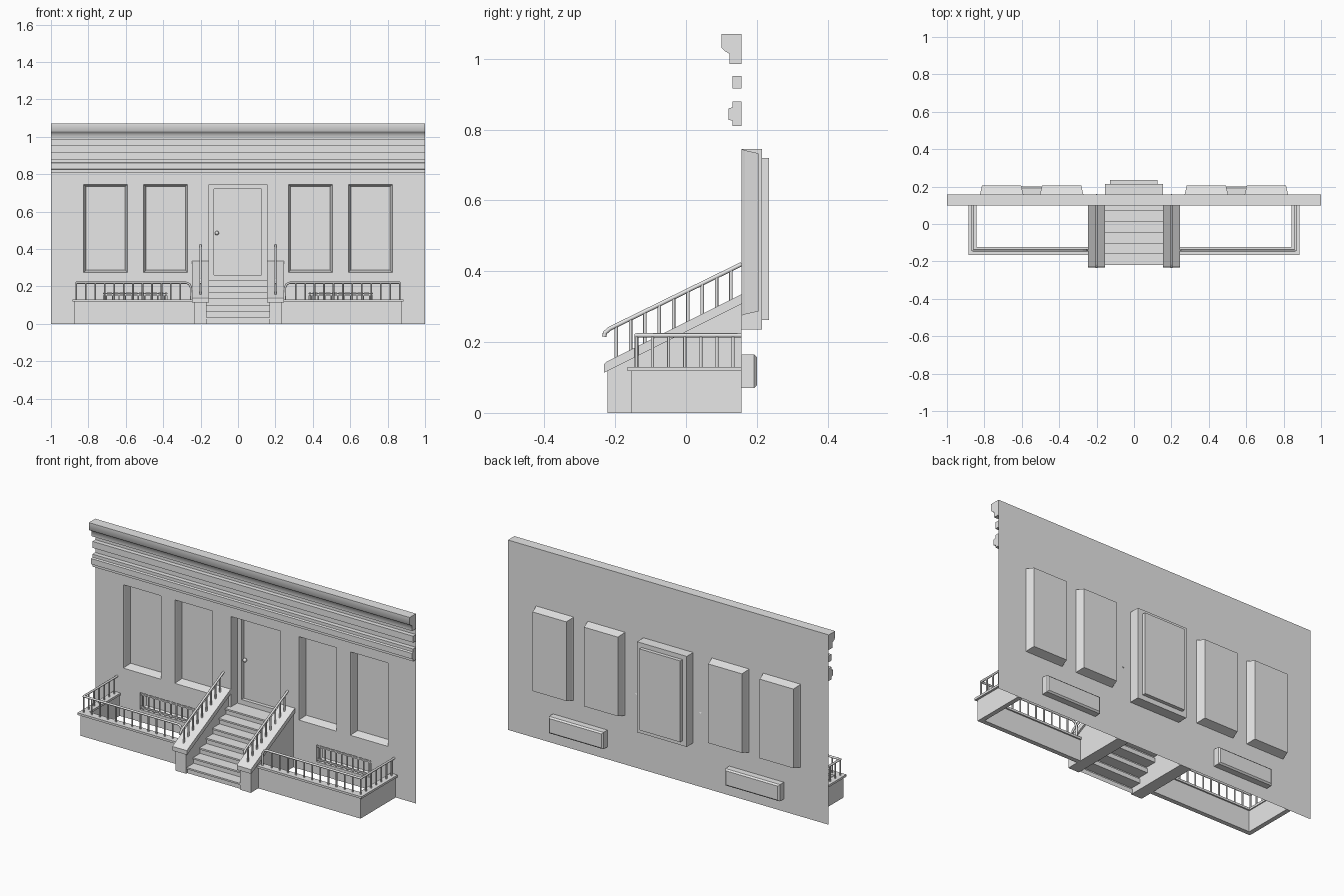
import bpy, bmesh, math
from mathutils import Vector

cube = bpy.data.objects.get("Cube")
if cube:
    bpy.data.objects.remove(cube)

stone = bpy.data.materials.new("pale grey")
stone.use_nodes = True
colour = (0.8, 0.8, 0.8, 1)
stone.diffuse_color = colour
stone.node_tree.nodes["Principled BSDF"].inputs["Base Color"].default_value = colour

WALL = 0.157   # y of the facade plane


def finish(name, bm, smooth=None):
    mesh = bpy.data.meshes.new(name)
    bm.to_mesh(mesh)
    bm.free()
    mesh.materials.append(stone)
    obj = bpy.data.objects.new(name, mesh)
    bpy.context.collection.objects.link(obj)
    if smooth:
        bpy.ops.object.select_all(action='DESELECT')
        obj.select_set(True)
        bpy.context.view_layer.objects.active = obj
        bpy.ops.object.shade_smooth_by_angle(angle=math.radians(smooth))
    return obj


def add_box(bm, x0, x1, y0, y1, z0, z1):
    ret = bmesh.ops.create_cube(bm, size=1)
    for v in ret["verts"]:
        v.co = ((x0 + x1) / 2 + v.co.x * (x1 - x0),
                (y0 + y1) / 2 + v.co.y * (y1 - y0),
                (z0 + z1) / 2 + v.co.z * (z1 - z0))


def add_rod(bm, a, b, r, sides=8):
    a, b = Vector(a), Vector(b)
    ret = bmesh.ops.create_cone(bm, segments=sides, radius1=r, radius2=r,
                                depth=(b - a).length, cap_ends=True)
    turn = (b - a).to_track_quat('Z', 'Y')
    for v in ret["verts"]:
        v.co = turn @ v.co + (a + b) / 2


def add_rail(bm, points, r):
    for a, b in zip(points, points[1:]):
        add_rod(bm, a, b, r)
    for p in points[1:-1]:
        ball = bmesh.ops.create_uvsphere(bm, u_segments=8, v_segments=6, radius=r)
        bmesh.ops.translate(bm, verts=ball["verts"], vec=p)


def add_prism(bm, profile, x0, x1):
    """Extrude a closed (y, z) outline along x."""
    face = bm.faces.new([bm.verts.new((x0, y, z)) for y, z in profile])
    ext = bmesh.ops.extrude_face_region(bm, geom=[face])
    moved = [g for g in ext["geom"] if isinstance(g, bmesh.types.BMVert)]
    bmesh.ops.translate(bm, verts=moved, vec=(x1 - x0, 0, 0))
    bmesh.ops.recalc_face_normals(bm, faces=bm.faces)


def add_recess(bm, levels):
    """Join successive rectangles (x0, x1, z0, z1, y) and close the last."""
    rings = [[bm.verts.new(c) for c in ((x0, y, z0), (x1, y, z0), (x1, y, z1), (x0, y, z1))]
             for x0, x1, z0, z1, y in levels]
    for a, b in zip(rings, rings[1:]):
        for i in range(4):
            j = (i + 1) % 4
            bm.faces.new((a[i], a[j], b[j], b[i]))
    bm.faces.new(rings[-1])


# Facade sheet with openings left out of a grid
windows = [(s - 0.117, s + 0.117, 0.275, 0.745) for s in (-0.708, -0.387, 0.387, 0.708)]
cellars = [(s - 0.17, s + 0.17, 0.07, 0.165) for s in (-0.55, 0.55)]
door = (-0.155, 0.155, 0.235, 0.745)
holes = windows + cellars + [door]
xs = sorted({-1, 1} | {v for h in holes for v in h[:2]})
zs = sorted({0, 1.07} | {v for h in holes for v in h[2:]})
bm = bmesh.new()
grid = [[bm.verts.new((x, WALL, z)) for z in zs] for x in xs]
for i in range(len(xs) - 1):
    for j in range(len(zs) - 1):
        cx, cz = (xs[i] + xs[i + 1]) / 2, (zs[j] + zs[j + 1]) / 2
        if not any(h[0] < cx < h[1] and h[2] < cz < h[3] for h in holes):
            bm.faces.new((grid[i][j], grid[i + 1][j], grid[i + 1][j + 1], grid[i][j + 1]))
finish("facade_wall", bm)


def inset(rect, d, y):
    return (rect[0] + d, rect[1] - d, rect[2] + d, rect[3] - d, y)


# Splayed window recesses
bm = bmesh.new()
for w in windows:
    add_recess(bm, [inset(w, 0, WALL), inset(w, 0.003, 0.166), inset(w, 0.012, 0.205)])
finish("window_recesses", bm)

# Cellar window recesses and their grilles
bm = bmesh.new()
for c in cellars:
    add_recess(bm, [inset(c, 0, WALL), inset(c, 0, 0.192), inset(c, 0.008, 0.2)])
finish("cellar_recesses", bm)
bm = bmesh.new()
for x0, x1, z0, z1 in cellars:
    for z in (z0 + 0.012, z1 - 0.01):
        add_box(bm, x0, x1, 0.16, 0.168, z - 0.004, z + 0.004)
    for i in range(10):
        x = x0 + 0.015 + i * (x1 - x0 - 0.03) / 9
        add_rod(bm, (x, 0.164, z0), (x, 0.164, z1), 0.004, 6)
finish("cellar_grilles", bm)

# Door surround, door leaf and knob
bm = bmesh.new()
add_recess(bm, [inset(door, 0, WALL), inset(door, 0, 0.215),
                (-0.128, 0.126, 0.262, 0.72, 0.215), (-0.128, 0.126, 0.262, 0.72, 0.235)])
finish("door", bm)
bm = bmesh.new()
ball = bmesh.ops.create_uvsphere(bm, u_segments=12, v_segments=8, radius=0.011)
bmesh.ops.translate(bm, verts=ball["verts"], vec=(-0.113, 0.222, 0.485))
finish("door_knob", bm, 60)

# Cornice and string courses
courses = {
    "cornice": [(WALL, 1.07), (0.1, 1.07), (0.1, 1.032), (0.108, 1.023),
                (0.123, 1.014), (0.123, 0.985), (WALL, 0.985)],
    "middle_course": [(WALL, 0.952), (0.132, 0.952), (0.132, 0.916), (WALL, 0.916)],
    "lower_course": [(WALL, 0.88), (0.132, 0.88), (0.132, 0.863), (0.12, 0.86),
                     (0.12, 0.828), (0.132, 0.825), (0.132, 0.81), (WALL, 0.81)],
}
for name, outline in courses.items():
    bm = bmesh.new()
    add_prism(bm, outline, -1, 1)
    finish(name, bm, 62 if name == "cornice" else None)

# Steps as a folded sheet with small nosings
COUNT, RISE, RUN = 7, 0.235 / 7, 0.0573
path = []
for i in range(COUNT):
    y, z = -0.212 + i * RUN, i * RISE
    top = z + RISE
    path += [(y, z), (y, top - 0.009), (y - 0.006, top - 0.009), (y - 0.006, top)]
path.append((WALL, COUNT * RISE))
bm = bmesh.new()
pairs = [[bm.verts.new((x, y, z)) for x in (-0.168, 0.168)] for y, z in path]
for a, b in zip(pairs, pairs[1:]):
    bm.faces.new((a[0], a[1], b[1], b[0]))
finish("front_steps", bm)

for side, s in (("left", 1), ("right", -1)):
    # Stair cheek wall and sloping coping
    bm = bmesh.new()
    add_prism(bm, [(-0.222, 0), (WALL, 0), (WALL, 0.31), (-0.222, 0.12)], s * 0.168, s * 0.235)
    finish(side + "_stair_cheek", bm)
    bm = bmesh.new()
    add_prism(bm, [(-0.232, 0.113), (WALL, 0.308), (WALL, 0.335), (-0.225, 0.144),
                   (-0.232, 0.137)], s * 0.155, s * 0.245)
    finish(side + "_stair_coping", bm)

    # Stair handrail with balusters
    bm = bmesh.new()
    x = s * 0.2
    add_rail(bm, [(x, -0.231, 0.215), (x, -0.229, 0.226), (x, -0.215, 0.238),
                  (x, WALL, 0.42)], 0.006)
    for i in range(9):
        y = -0.197 + i * 0.0405
        add_rod(bm, (x, y, 0.135 + (y + 0.232) * 0.5),
                (x, y, 0.238 + (y + 0.215) * 0.489), 0.005)
    finish(side + "_stair_railing", bm, 50)

    # Low area wall and coping, front run then side run
    for part, outer, front, thick, z0, z1 in (("wall", 0.873, -0.155, 0.025, 0, 0.118),
                                              ("coping", 0.885, -0.165, 0.043, 0.118, 0.13)):
        bm = bmesh.new()
        add_box(bm, *sorted((s * 0.23, s * outer)), front, front + thick, z0, z1)
        add_box(bm, *sorted((s * (outer - thick), s * outer)), front + thick, WALL, z0, z1)
        finish(f"{side}_area_{part}", bm)

    # Area railing around the low wall
    bm = bmesh.new()
    X, Y, top = s * 0.864, -0.14, 0.219
    add_rail(bm, [(X, WALL, top), (X, Y, top), (s * 0.275, Y, top), (s * 0.26, Y, 0.212),
                  (s * 0.252, Y, 0.195), (s * 0.25, Y, 0.13)], 0.006)
    for i in range(12):
        px = X - s * i * 0.0505
        add_rod(bm, (px, Y, 0.13), (px, Y, top), 0.0045)
    for i in range(1, 7):
        py = Y + i * 0.0455
        add_rod(bm, (X, py, 0.13), (X, py, top), 0.0045)
    finish(side + "_area_railing", bm, 50)
